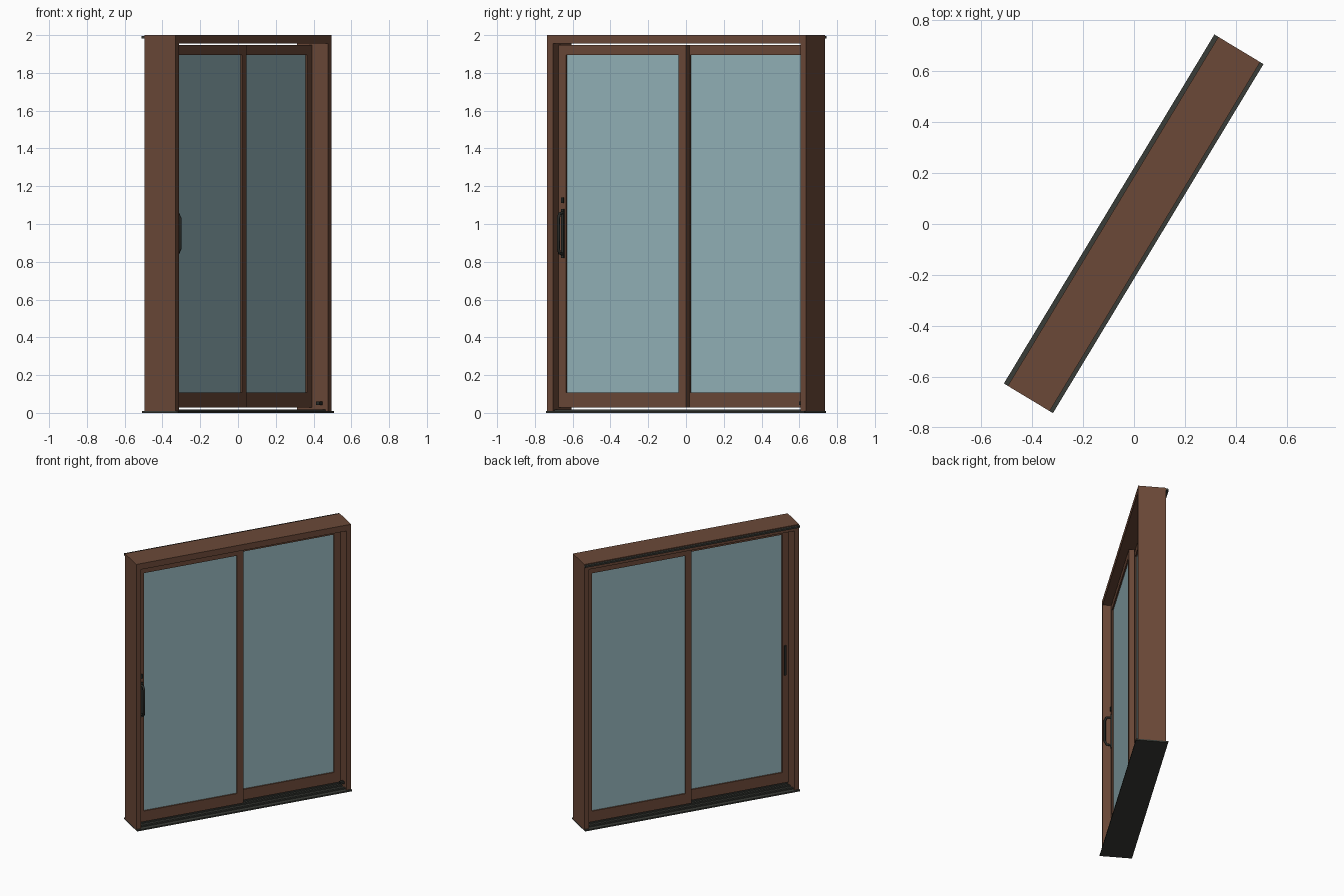
import bpy, bmesh, math
from mathutils import Matrix, Vector

cube = bpy.data.objects.get("Cube")
if cube:
    bpy.data.objects.remove(cube)

# The door is built square, then turned about z
TURN = Matrix.Rotation(math.radians(58.9), 4, 'Z')


def material(name, rgb):
    m = bpy.data.materials.new(name)
    m.use_nodes = True
    m.diffuse_color = (*rgb, 1)
    m.node_tree.nodes["Principled BSDF"].inputs["Base Color"].default_value = (*rgb, 1)
    return m


BROWN = material("brown_frame", (0.147, 0.066, 0.039))
GLASS = material("blue_grey_glass", (0.30, 0.455, 0.495))
DARK = material("dark_grey_metal", (0.042, 0.045, 0.038))
BLACK = material("black_handle", (0.022, 0.024, 0.021))


def boxes(name, mat, *spans):
    """One object from boxes, each given as (x0, x1, y0, y1, z0, z1)."""
    bm = bmesh.new()
    for x0, x1, y0, y1, z0, z1 in spans:
        centre = Matrix.Translation(((x0 + x1) / 2, (y0 + y1) / 2, (z0 + z1) / 2))
        size = Matrix.Diagonal((x1 - x0, y1 - y0, z1 - z0, 1))
        bmesh.ops.create_cube(bm, size=1, matrix=centre @ size)
    mesh = bpy.data.meshes.new(name)
    bm.to_mesh(mesh)
    bm.free()
    mesh.materials.append(mat)
    ob = bpy.data.objects.new(name, mesh)
    bpy.context.collection.objects.link(ob)
    ob.matrix_world = TURN
    return ob


W, IN, D = 0.8, 0.765, 0.096      # half width, half opening, half depth
SILL, HEAD = 0.01, 1.955

# Outer frame
boxes("left_jamb", BROWN, (IN, W, -D, D, SILL, 2))
boxes("right_jamb", BROWN, (-W, -IN, -D, D, SILL, 2))
boxes("head", BROWN, (-IN, IN, -D, D, HEAD, 2))

# Threshold with two running tracks, and the drip cap
boxes("sill", DARK, (-W, W, -0.111, 0.111, 0, SILL))
boxes("sill_tracks", DARK,
      *[(-IN, IN, y - 0.008, y + 0.008, SILL, 0.019) for y in (-0.07, -0.021, 0.023, 0.07)])
boxes("drip_cap", DARK, (-W, W, D, 0.114, 1.982, 1.994))


def panel(name, x0, x1, y0, y1):
    """Sliding leaf: two stiles, two rails and a recessed pane."""
    stile, low, high, z0, z1 = 0.047, 0.108, 1.895, 0.028, 1.948
    a, b = x0 + stile, x1 - stile
    boxes(name + "_frame", BROWN,
          (x0, a, y0, y1, z0, z1), (b, x1, y0, y1, z0, z1),
          (a, b, y0, y1, z0, low), (a, b, y0, y1, high, z1))
    mid = (y0 + y1) / 2
    boxes(name + "_glass", GLASS, (a, b, mid - 0.009, mid + 0.009, low, high))


panel("inner_panel", -IN, 0.024, -0.039, -0.002)
panel("outer_panel", -0.024, IN, 0.005, 0.042)

# Pull handle: back plate, bent grip and lock on the inner panel
HX, FACE = -0.737, -0.039
boxes("handle_plate", BLACK, (HX - 0.008, HX + 0.008, FACE - 0.008, FACE, 0.82, 1.08))
boxes("lock_cylinder", BLACK, (HX - 0.006, HX + 0.006, FACE - 0.01, FACE, 1.11, 1.14))
boxes("outer_pull", BLACK, (HX - 0.008, HX + 0.008, -0.002, 0.01, 0.84, 1.06))

curve = bpy.data.curves.new("handle_grip", 'CURVE')
curve.dimensions = '3D'
curve.bevel_depth = 0.008
curve.bevel_resolution = 2
curve.use_fill_caps = True
path = [(FACE, 0.84), (FACE - 0.035, 0.845), (FACE - 0.047, 0.87),
        (FACE - 0.047, 1.03), (FACE - 0.035, 1.055), (FACE, 1.06)]
spline = curve.splines.new('POLY')
spline.points.add(len(path) - 1)
for p, (y, z) in zip(spline.points, path):
    p.co = (HX, y, z, 1)
curve.materials.append(BLACK)
grip = bpy.data.objects.new("handle_grip", curve)
bpy.context.collection.objects.link(grip)
grip.matrix_world = TURN

# Small door stop low on the left jamb
boxes("door_stop", BLACK, (IN - 0.03, IN, -0.062, -0.04, 0.042, 0.06))
